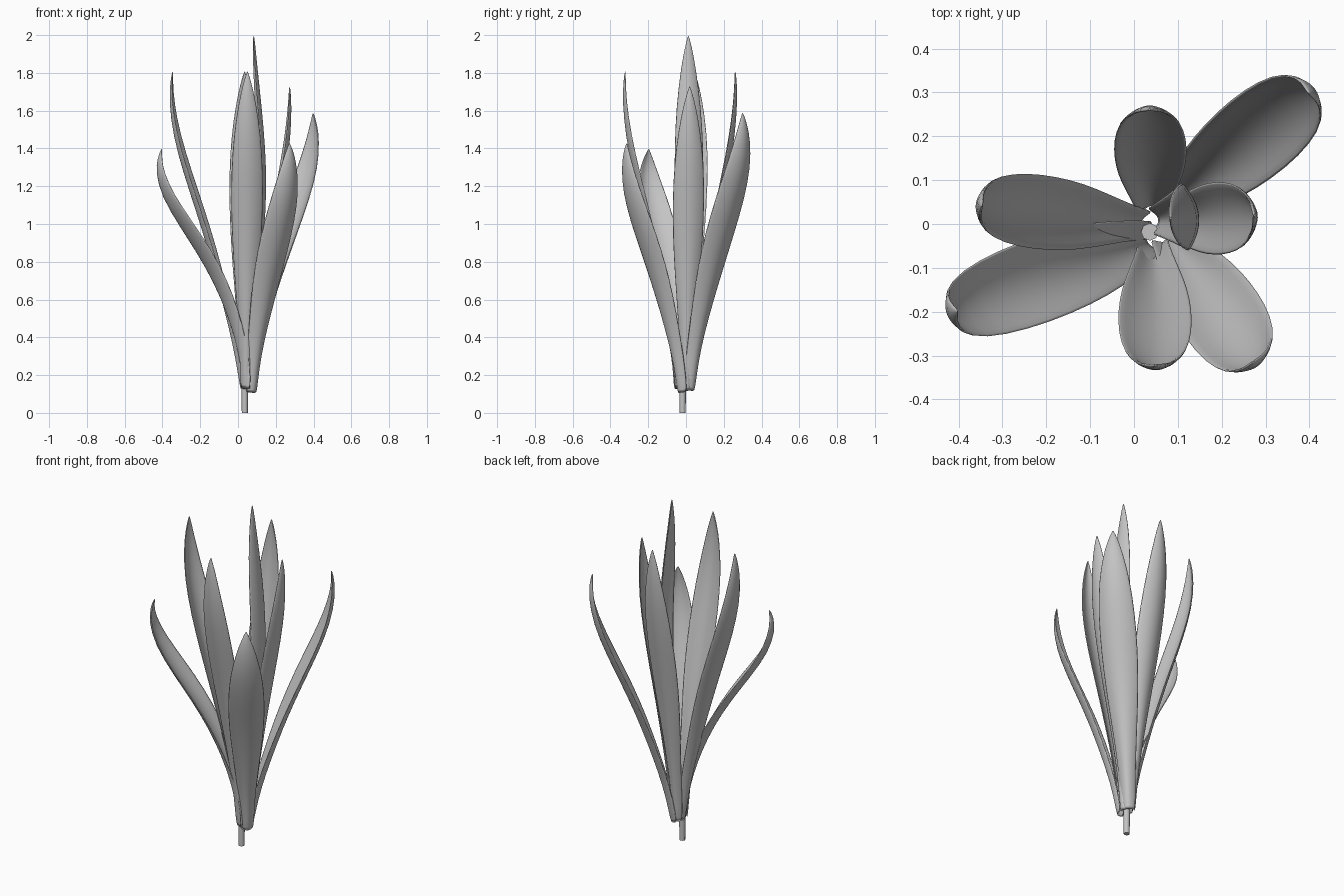
import bpy
import bmesh
from mathutils import Vector

cube = bpy.data.objects.get("Cube")
if cube:
    bpy.data.objects.remove(cube)

grey = bpy.data.materials.new("plain_grey")
grey.use_nodes = True
colour = (0.55, 0.55, 0.55, 1)
grey.diffuse_color = colour
grey.node_tree.nodes["Principled BSDF"].inputs["Base Color"].default_value = colour

# Shared leaf profiles: height fraction, half width, arch depth as share of width
HEIGHT = (0, 0.1, 0.2, 0.32, 0.44, 0.56, 0.68, 0.8, 0.9, 0.96, 1)
WIDTH = (0.4, 0.44, 0.54, 0.72, 0.9, 1, 1, 0.85, 0.55, 0.29, 0.03)
ARCH = (0.8, 0.8, 0.7, 0.55, 0.45, 0.4, 0.38, 0.38, 0.38, 0.38, 0.3)
# Outward reach along the leaf
SPREAD = (0, 0.07, 0.17, 0.31, 0.46, 0.63, 0.81, 0.96, 1.01, 1, 0.97)
UPRIGHT = (0, 0.12, 0.3, 0.6, 0.85, 1, 0.92, 0.7, 0.48, 0.36, 0.28)
COLUMNS = 6


def finish(obj):
    obj.data.materials.append(grey)
    bpy.ops.object.select_all(action="DESELECT")
    obj.select_set(True)
    bpy.context.view_layer.objects.active = obj
    bpy.ops.object.shade_smooth_by_angle(angle=0.9)


def leaf(name, base, reach, top, half_width, lag=1.0, path=SPREAD):
    """Arched blade rising from base, leaning out to the reach point."""
    start = Vector(base)
    lean = Vector((reach[0] - base[0], reach[1] - base[1], 0))
    outward = lean.normalized()
    side = Vector((-outward.y, outward.x, 0))
    spine = [start + lean * r ** lag + Vector((0, 0, (top - base[2]) * h))
             for h, r in zip(HEIGHT, path)]
    bm = bmesh.new()
    rows = []
    for i, centre in enumerate(spine):
        tangent = (spine[min(i + 1, len(spine) - 1)] - spine[max(i - 1, 0)]).normalized()
        normal = side.cross(tangent).normalized()
        width = half_width * WIDTH[i]
        row = []
        for c in range(COLUMNS + 1):
            s = 2 * c / COLUMNS - 1
            row.append(bm.verts.new(centre + side * width * s
                                    - normal * width * ARCH[i] * s * s))
        rows.append(row)
    for low, high in zip(rows, rows[1:]):
        for c in range(COLUMNS):
            bm.faces.new((low[c], low[c + 1], high[c + 1], high[c]))
    mesh = bpy.data.meshes.new(name)
    bm.to_mesh(mesh)
    bm.free()
    obj = bpy.data.objects.new(name, mesh)
    bpy.context.collection.objects.link(obj)
    finish(obj)
    solid = obj.modifiers.new("thickness", "SOLIDIFY")
    solid.thickness = 0.007
    solid.offset = -1
    smooth = obj.modifiers.new("smooth", "SUBSURF")
    smooth.levels = smooth.render_levels = 1


# Ring of leaves
leaf("back_left_leaf", (0.075, 0.035, 0.11), (0.41, 0.31), 1.59, 0.102, 1.05)
leaf("back_leaf", (0.04, 0.045, 0.12), (0.035, 0.27), 1.81, 0.086)
leaf("right_leaf", (0.012, 0, 0.12), (-0.36, 0.045), 1.81, 0.088)
leaf("front_right_leaf", (0.025, -0.04, 0.12), (-0.425, -0.205), 1.4, 0.1, 1.45)
leaf("front_leaf", (0.045, -0.058, 0.12), (0.05, -0.333), 1.81, 0.087)
leaf("front_left_leaf", (0.085, -0.04, 0.1), (0.28, -0.325), 1.43, 0.1, 1.05)
leaf("left_leaf", (0.09, 0.005, 0.11), (0.282, 0.02), 1.73, 0.086)
# Tall inner leaf
leaf("centre_leaf", (0.06, 0.01, 0.13), (0.153, 0.02), 2.0, 0.08, 1, UPRIGHT)

# Stem under the leaves
bpy.ops.mesh.primitive_cone_add(vertices=8, radius1=0.016, radius2=0.02,
                                depth=0.3, location=(0.036, -0.018, 0.15))
stem = bpy.context.object
stem.name = "stem"
finish(stem)
